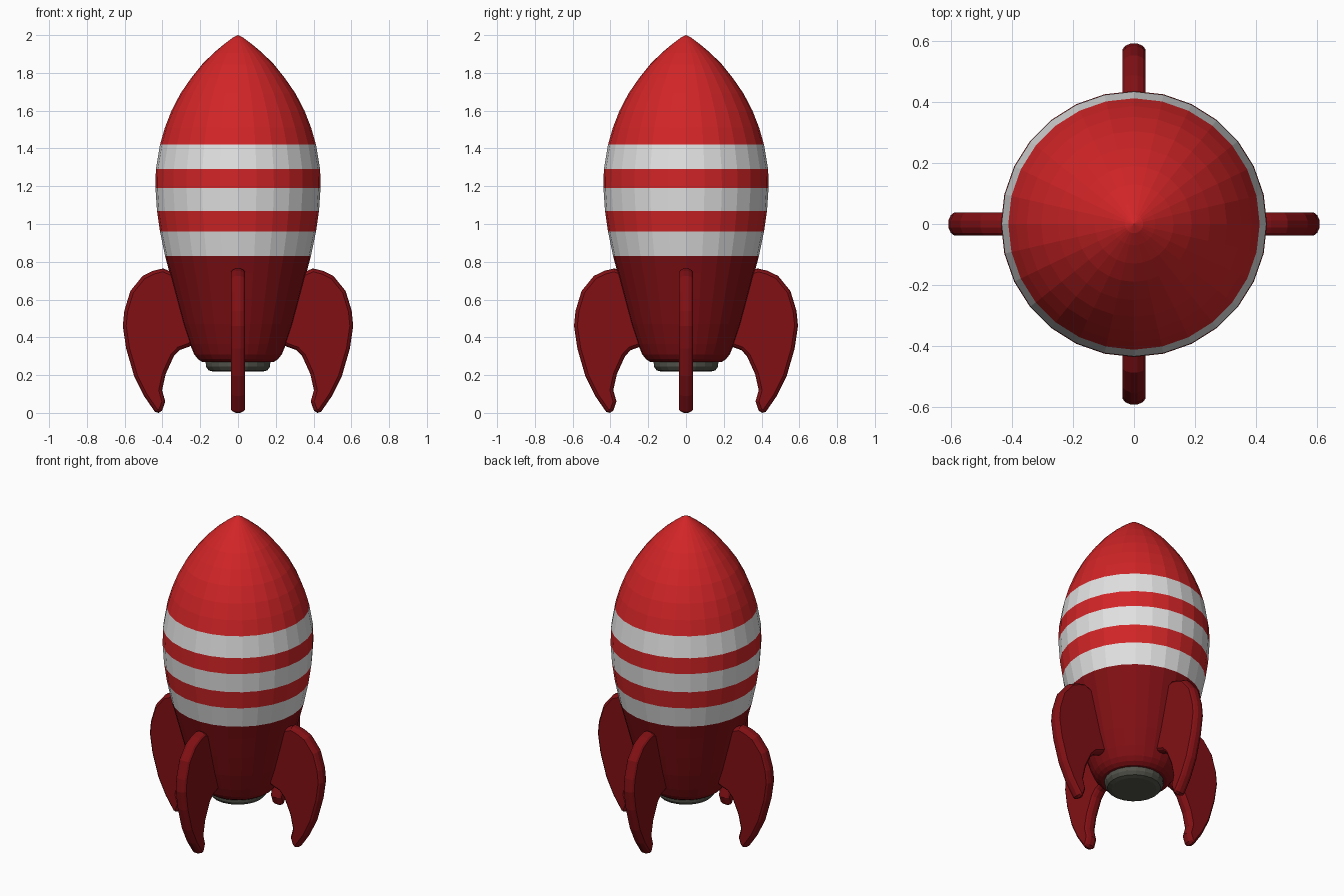
import bpy, bmesh, math
from mathutils import Vector

if "Cube" in bpy.data.objects:
    bpy.data.objects.remove(bpy.data.objects["Cube"])


def material(name, rgb):
    m = bpy.data.materials.new(name)
    m.diffuse_color = (*rgb, 1)
    m.use_nodes = True
    m.node_tree.nodes["Principled BSDF"].inputs["Base Color"].default_value = m.diffuse_color
    return m


RED = material("bright red", (0.64, 0.018, 0.02))
DARK = material("dark red", (0.22, 0.005, 0.007))
WHITE = material("white", (0.75, 0.75, 0.75))
GREY = material("nozzle grey", (0.085, 0.085, 0.07))


def finish(bm, name, mats):
    bmesh.ops.recalc_face_normals(bm, faces=bm.faces[:])
    mesh = bpy.data.meshes.new(name)
    bm.to_mesh(mesh)
    bm.free()
    for m in mats:
        mesh.materials.append(m)
    ob = bpy.data.objects.new(name, mesh)
    bpy.context.collection.objects.link(ob)
    return ob


def lathe(profile, sides):
    """Revolve (radius, height) points around z; radius 0 closes to a point."""
    bm = bmesh.new()
    rings = []
    for r, z in profile:
        if r == 0:
            rings.append([bm.verts.new((0, 0, z))] * sides)
        else:
            rings.append([bm.verts.new((r * math.cos(2 * math.pi * i / sides),
                                        r * math.sin(2 * math.pi * i / sides), z))
                          for i in range(sides)])
    for a, b in zip(rings, rings[1:]):
        for i in range(sides):
            j = (i + 1) % sides
            bm.faces.new(list(dict.fromkeys((a[i], a[j], b[j], b[i]))))
    return bm


# Hull, with colour bands chosen by height
hull = lathe([(0, 0.27), (0.19, 0.27), (0.212, 0.285), (0.232, 0.31), (0.255, 0.365),
              (0.29, 0.47), (0.325, 0.6), (0.362, 0.74), (0.386, 0.83), (0.413, 0.96),
              (0.429, 1.07), (0.437, 1.19), (0.435, 1.29), (0.413, 1.42),
              (0.387, 1.51), (0.352, 1.6), (0.305, 1.69), (0.25, 1.77), (0.19, 1.845),
              (0.13, 1.905), (0.07, 1.955), (0.03, 1.985), (0, 2.0)], 28)
for f in hull.faces:
    z = f.calc_center_median().z
    if z < 0.83:
        f.material_index = 1
    elif z < 0.96 or 1.07 < z < 1.19 or 1.29 < z < 1.42:
        f.material_index = 2
finish(hull, "hull", [RED, DARK, WHITE])

# Exhaust nozzle
finish(lathe([(0, 0.29), (0.172, 0.29), (0.17, 0.245), (0.155, 0.225), (0.13, 0.218),
              (0, 0.218)], 20), "nozzle", [GREY])

# Fin outline as (distance from axis, height)
OUTLINE = [Vector(p) for p in (
    (0.30, 0.72), (0.395, 0.765), (0.45, 0.752), (0.505, 0.725), (0.57, 0.645),
    (0.602, 0.54), (0.61, 0.46), (0.592, 0.34), (0.55, 0.195), (0.498, 0.09),
    (0.44, 0.006), (0.42, 0.0), (0.402, 0.012), (0.385, 0.06), (0.402, 0.12),
    (0.383, 0.205), (0.34, 0.30), (0.31, 0.332), (0.255, 0.352), (0.20, 0.40))]


def inset(points, d):
    """Move every outline point inward by d."""
    out = []
    n = len(points)
    for i, p in enumerate(points):
        t = (points[(i + 1) % n] - points[i - 1]).normalized()
        out.append(p + Vector((t.y, -t.x)) * d)
    return out


def fin(name, angle, shift):
    bm = bmesh.new()
    layers = [(0.018, -0.037), (0.008, -0.029), (0, -0.012),
              (0, 0.012), (0.008, 0.029), (0.018, 0.037)]
    rings = [[bm.verts.new((p.x + shift, y, p.y)) for p in inset(OUTLINE, d)]
             for d, y in layers]
    n = len(OUTLINE)
    for a, b in zip(rings, rings[1:]):
        for i in range(n):
            j = (i + 1) % n
            bm.faces.new((a[i], a[j], b[j], b[i]))
    bm.faces.new(rings[0])
    bm.faces.new(rings[-1])
    ob = finish(bm, name, [DARK])
    ob.rotation_euler.z = angle


# Four fins; the front and back ones sit slightly deeper in the hull
for k, side in enumerate(("right", "back", "left", "front")):
    fin(side + "_fin", k * math.pi / 2, -0.017 * (k % 2))
